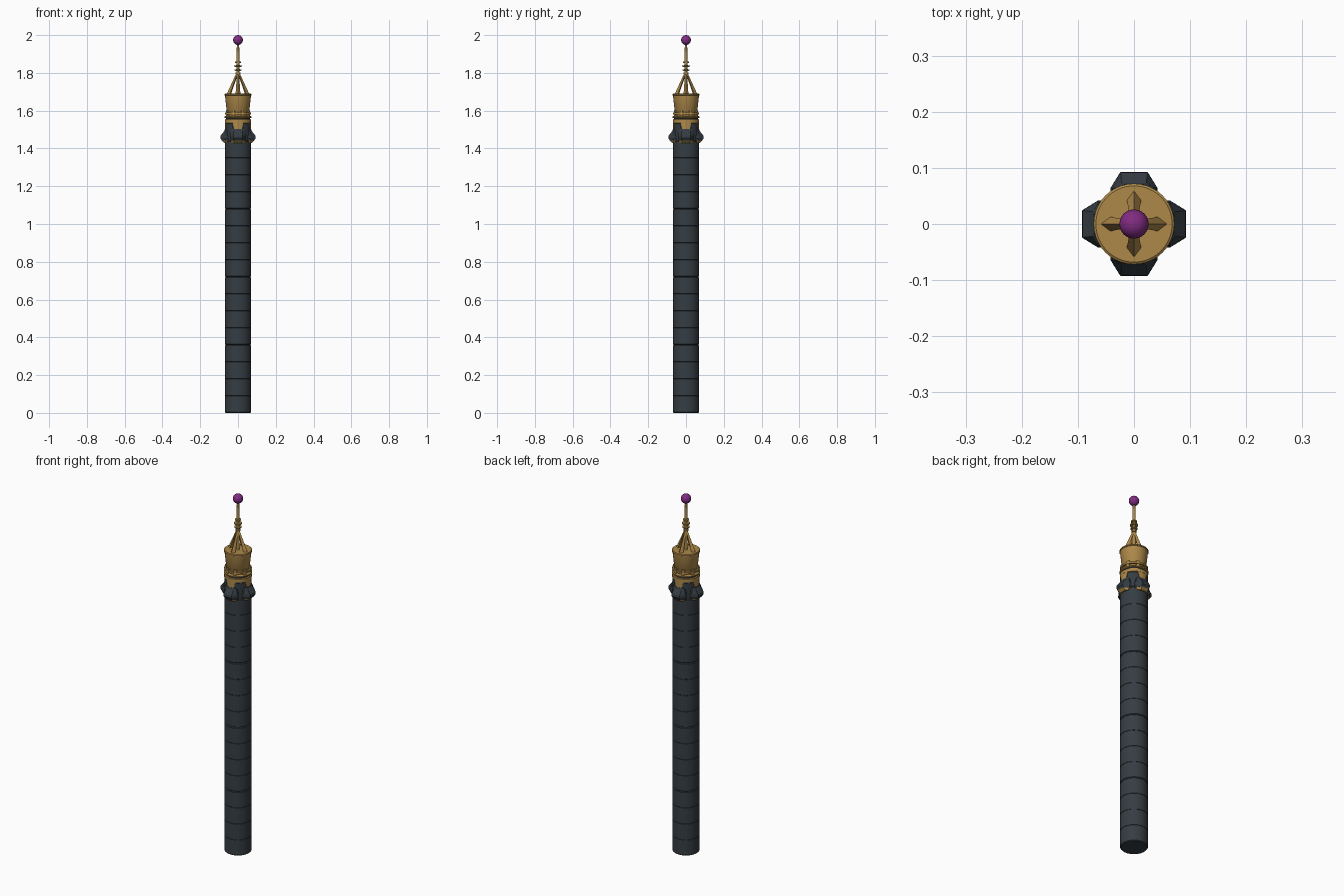
import bpy, bmesh, math
from mathutils import Vector

if "Cube" in bpy.data.objects:
    bpy.data.objects.remove(bpy.data.objects["Cube"])


def material(name, rgb):
    m = bpy.data.materials.new(name)
    m.diffuse_color = (*rgb, 1)
    m.use_nodes = True
    m.node_tree.nodes["Principled BSDF"].inputs["Base Color"].default_value = m.diffuse_color
    return m


SLATE = material("dark slate", (0.036, 0.047, 0.056))
GOLD = material("antique gold", (0.42, 0.25, 0.068))
PURPLE = material("purple", (0.22, 0.025, 0.22))


def finish(name, bm, mat, smooth=True):
    bmesh.ops.recalc_face_normals(bm, faces=bm.faces)
    me = bpy.data.meshes.new(name)
    bm.to_mesh(me)
    bm.free()
    ob = bpy.data.objects.new(name, me)
    bpy.context.collection.objects.link(ob)
    me.materials.append(mat)
    if smooth:
        bpy.ops.object.select_all(action='DESELECT')
        ob.select_set(True)
        bpy.context.view_layer.objects.active = ob
        bpy.ops.object.shade_smooth_by_angle(angle=math.radians(30))
    return ob


def loft(bm, loops, closed_ring=False):
    """Join point loops of equal length; cap both ends unless it is a ring."""
    rows = [[bm.verts.new(p) for p in loop] for loop in loops]
    n = len(rows[0])
    pairs = list(zip(rows, rows[1:])) + ([(rows[-1], rows[0])] if closed_ring else [])
    for a, b in pairs:
        for i in range(n):
            j = (i + 1) % n
            bm.faces.new((a[i], a[j], b[j], b[i]))
    if not closed_ring:
        bm.faces.new(rows[0])
        bm.faces.new(rows[-1])


def lathe(name, profile, mat, sides=40, ring=False):
    bm = bmesh.new()
    angles = [math.tau * i / sides for i in range(sides)]
    loft(bm, [[(r * math.cos(a), r * math.sin(a), z) for a in angles]
              for r, z in profile], ring)
    return finish(name, bm, mat)


def polar(r, a, z):
    return Vector((r * math.cos(a), r * math.sin(a), z))


def turned(x, y, z, a):
    c, s = math.cos(a), math.sin(a)
    return (x * c - y * s, x * s + y * c, z)


# Shaft: stacked drums with fine seams, every fourth seam deeper
profile = []
STEP, R = 0.09, 0.069
for i in range(16):
    z0, z1 = i * STEP, (i + 1) * STEP
    low, high = (0.004 if i % 4 == 0 else 0.0015), (0.004 if i % 4 == 3 else 0.0015)
    profile += [(R - low, z0 + (0.0005 if i else 0)), (R, z0 + low),
                (R, z1 - high), (R - high, z1 - 0.0005)]
lathe("shaft", profile, SLATE)

# Dark collar that carries the brackets
lathe("collar", [(0.066, 1.43), (0.066, 1.53), (0.062, 1.54)], SLATE)

# Four flared brackets, each with a gold underside
CARDINALS = [i * math.pi / 2 for i in range(4)]


def brackets(name, levels, mat):
    bm = bmesh.new()
    for a in CARDINALS:
        loft(bm, [[turned(x, y, z, a) for x, y in
                   ((0.05, -wi), (0.064, -wi), (out, -wo), (out, wo), (0.064, wi), (0.05, wi))]
                  for z, out, wi, wo in levels])
    finish(name, bm, mat, False)


brackets("brackets", [(1.441, 0.085, 0.040, 0.022), (1.454, 0.093, 0.042, 0.024),
                      (1.468, 0.092, 0.042, 0.024), (1.492, 0.073, 0.038, 0.022),
                      (1.502, 0.070, 0.030, 0.018)], SLATE)
brackets("bracket_undersides", [(1.430, 0.074, 0.034, 0.018),
                                (1.442, 0.087, 0.037, 0.021)], GOLD)


# Curved plates wrapped around the axis
def curved_plates(name, centres, rows, r0, r1, mat, steps=6):
    bm = bmesh.new()
    for c in centres:
        loops = []
        for z, half in rows:
            span = [c + half * (2 * i / steps - 1) for i in range(steps + 1)]
            loops.append([polar(r1, a, z) for a in span] +
                         [polar(r0, a, z) for a in reversed(span)])
        loft(bm, loops)
    finish(name, bm, mat)


# Gold petals hanging over the collar, dark shields between them
curved_plates("gold_petals", CARDINALS, [(1.498, 0.27), (1.538, 0.42)], 0.060, 0.0695, GOLD)
curved_plates("dark_shields", [a + math.pi / 4 for a in CARDINALS],
              [(1.45, 0.44), (1.50, 0.42), (1.53, 0.28)], 0.060, 0.0685, SLATE)

# Gold bands, dark recess and crown
lathe("gold_band", [(0.062, 1.532), (0.070, 1.535), (0.070, 1.552), (0.066, 1.555)], GOLD)
lathe("recess", [(0.064, 1.55), (0.064, 1.567)], SLATE)
lathe("middle_band", [(0.066, 1.560), (0.0715, 1.563), (0.0715, 1.569), (0.066, 1.572)], GOLD)
lathe("neck", [(0.056, 1.568), (0.056, 1.61)], GOLD)
lathe("rail", [(0.061, 1.581), (0.070, 1.581), (0.070, 1.590), (0.061, 1.590)], GOLD, ring=True)
curved_plates("rail_posts", [i * math.pi / 4 + math.pi / 8 for i in range(8)],
              [(1.570, 0.12), (1.600, 0.12)], 0.055, 0.067, GOLD, 2)
lathe("crown", [(0.056, 1.592), (0.060, 1.598), (0.069, 1.680), (0.072, 1.682),
                (0.072, 1.687), (0.068, 1.690)], GOLD)

# Four leaning diamond-section struts
bm = bmesh.new()
for a in CARDINALS:
    loft(bm, [[turned(x, y, z, a) for x, y in pts] for z, pts in (
        (1.685, ((0.061, 0), (0.044, 0.013), (0.038, 0), (0.044, -0.013))),
        (1.792, ((0.012, 0), (0.006, 0.006), (0.001, 0), (0.006, -0.006))))])
finish("struts", bm, GOLD, False)

# Spire, its rings and the ball
lathe("spire", [(0.009, 1.688), (0.009, 1.80), (0.0085, 1.86), (0.006, 1.96)], GOLD, 16)
for i, (z, r) in enumerate(((1.798, 0.013), (1.815, 0.018), (1.836, 0.020), (1.856, 0.016))):
    lathe(f"spire_ring_{i + 1}", [(0.007, z - 0.005), (r, z - 0.003), (r, z + 0.003),
                                  (0.007, z + 0.005)], GOLD, 20)
bm = bmesh.new()
bmesh.ops.create_uvsphere(bm, u_segments=24, v_segments=16, radius=0.026)
bmesh.ops.translate(bm, verts=bm.verts, vec=(0, 0, 1.974))
finish("ball", bm, PURPLE)
